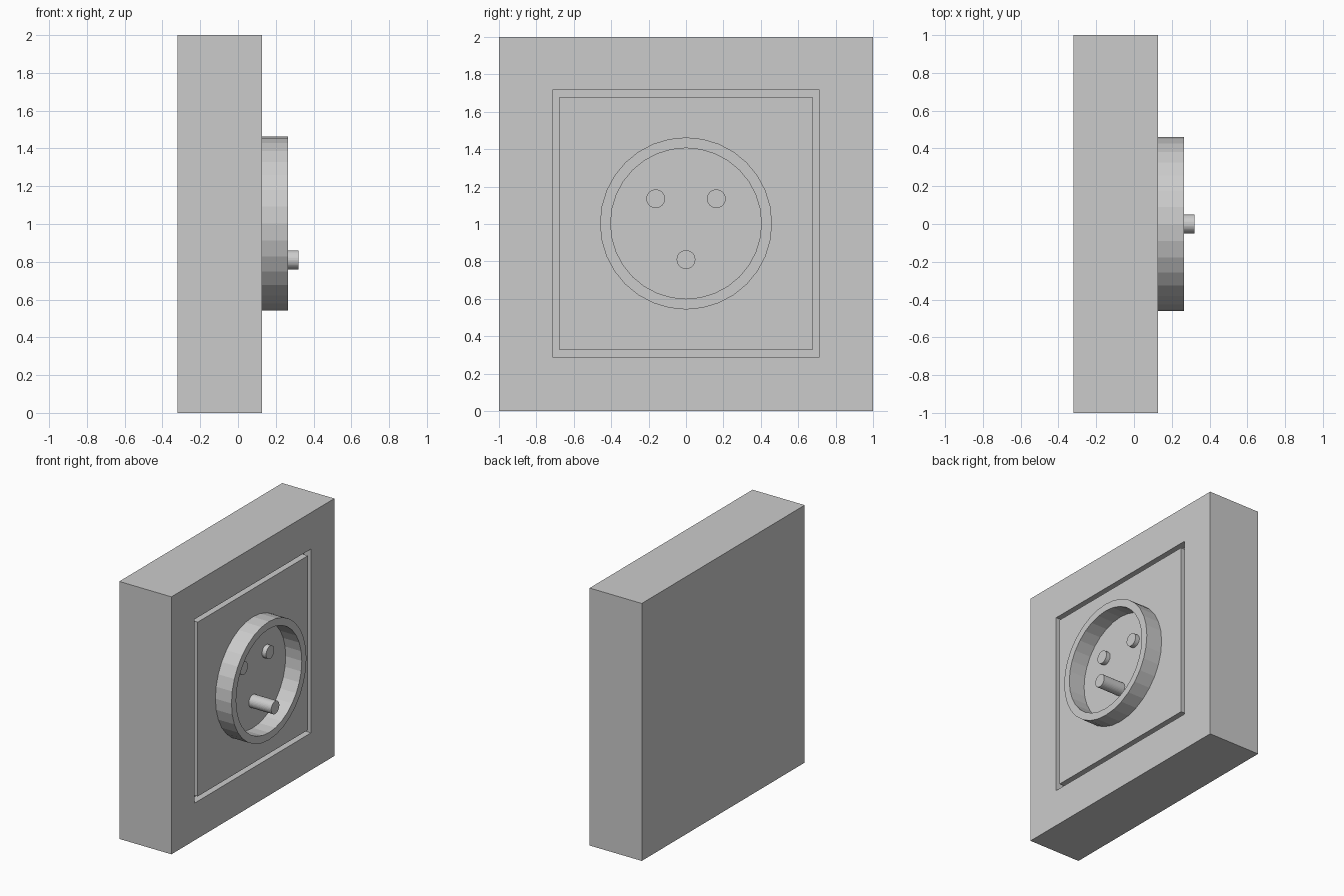
import bpy, bmesh, math
from mathutils import Matrix, Vector

if "Cube" in bpy.data.objects:
    bpy.data.objects.remove(bpy.data.objects["Cube"])

FACE_X = 0.128      # front plane of the plate
CENTRE_Z = 1.003
SEGMENTS = 32


def finish(name, bm):
    bmesh.ops.recalc_face_normals(bm, faces=bm.faces)
    mesh = bpy.data.meshes.new(name)
    bm.to_mesh(mesh)
    bm.free()
    obj = bpy.data.objects.new(name, mesh)
    bpy.context.collection.objects.link(obj)
    return obj


def pin(name, y, z, tip_x, radius=0.05):
    bm = bmesh.new()
    length = tip_x - FACE_X
    place = Matrix.Translation((FACE_X + length / 2, y, z)) @ Matrix.Rotation(math.pi / 2, 4, 'Y')
    bmesh.ops.create_cone(bm, cap_ends=True, segments=SEGMENTS, radius1=radius,
                          radius2=radius, depth=length, matrix=place)
    return finish(name, bm)


# Thick wall plate with a square groove cut into its front
bm = bmesh.new()
back_x = -0.32
bmesh.ops.create_cube(bm, size=1, matrix=Matrix.Translation(((FACE_X + back_x) / 2, 0, 1))
                      @ Matrix.Diagonal((FACE_X - back_x, 2, 2, 1)))
bm.normal_update()
panel = max(bm.faces, key=lambda f: f.calc_center_median().x)
bmesh.ops.inset_region(bm, faces=[panel], thickness=0.286, use_even_offset=True)
bmesh.ops.translate(bm, verts=panel.verts, vec=(0, 0, CENTRE_Z - 1))
groove = bmesh.ops.inset_region(bm, faces=[panel], thickness=0.037, use_even_offset=True)['faces']
sunk = bmesh.ops.extrude_face_region(bm, geom=groove)['geom']
bmesh.ops.translate(bm, verts=[v for v in sunk if isinstance(v, bmesh.types.BMVert)],
                    vec=(-0.06, 0, 0))
bmesh.ops.delete(bm, geom=[f for f in groove if f.is_valid], context='FACES')
finish("wall_plate", bm)

# Raised socket collar: rectangular section spun round the x axis
bm = bmesh.new()
section = [(FACE_X, 0.403), (0.266, 0.403), (0.266, 0.46), (FACE_X, 0.46)]
verts = [bm.verts.new((x, r, CENTRE_Z)) for x, r in section]
edges = [bm.edges.new((verts[i], verts[(i + 1) % 4])) for i in range(4)]
bmesh.ops.spin(bm, geom=verts + edges, cent=(0, 0, CENTRE_Z), axis=(1, 0, 0),
               angle=math.tau, steps=SEGMENTS, use_merge=True)
bmesh.ops.remove_doubles(bm, verts=bm.verts, dist=1e-5)
finish("socket_collar", bm)

# Two short contacts and the long earth pin
for side, label in ((-1, "left"), (1, "right")):
    pin(f"contact_{label}", side * 0.162, 1.135, 0.163)
pin("earth_pin", 0, 0.81, 0.32)
